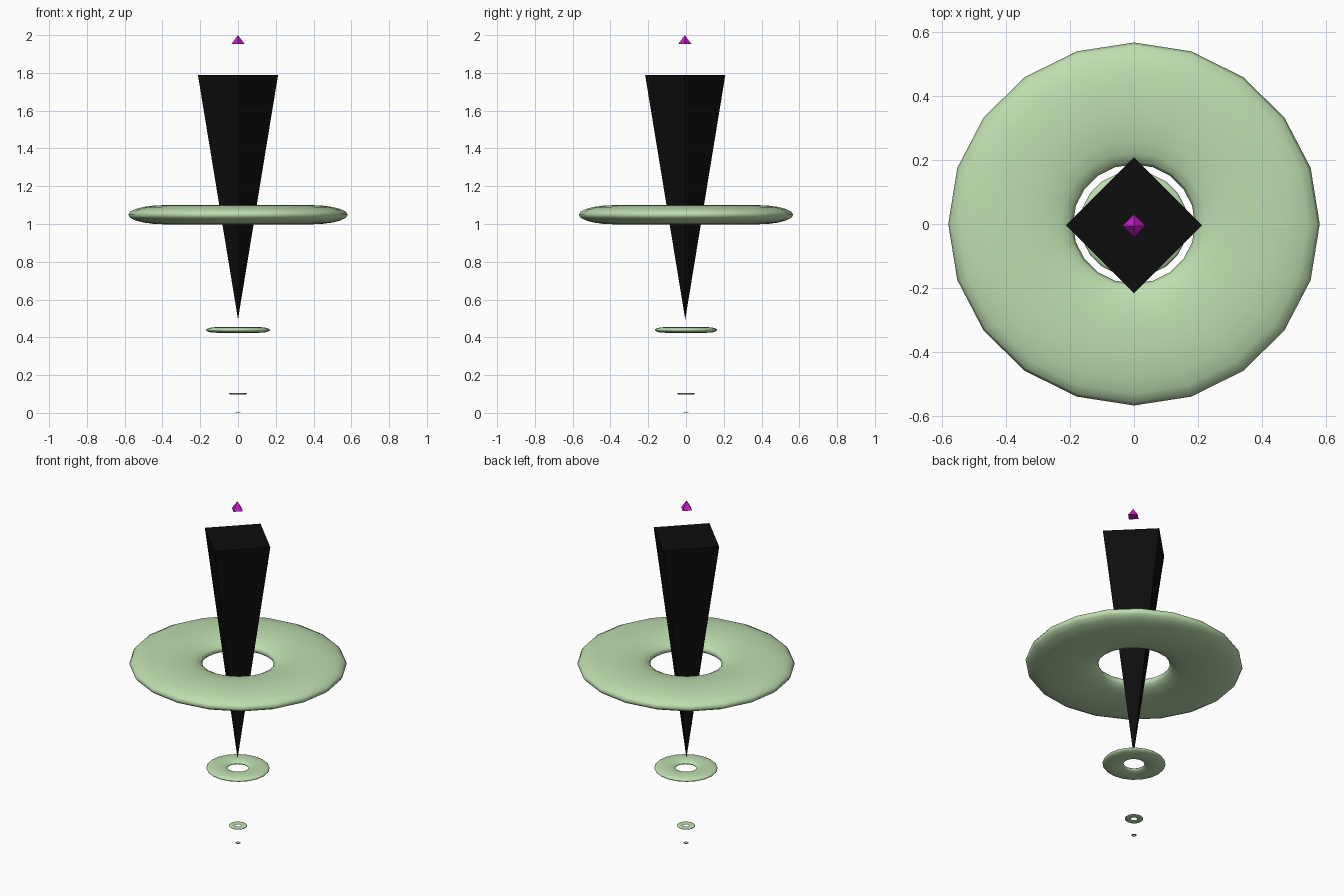
import bpy
import bmesh
from math import cos, sin, tau

if "Cube" in bpy.data.objects:
    bpy.data.objects.remove(bpy.data.objects["Cube"])


def material(name, rgb):
    mat = bpy.data.materials.new(name)
    mat.diffuse_color = (*rgb, 1)
    mat.use_nodes = True
    mat.node_tree.nodes["Principled BSDF"].inputs["Base Color"].default_value = mat.diffuse_color
    return mat


def add_object(name, bm, mat):
    bmesh.ops.recalc_face_normals(bm, faces=bm.faces)
    mesh = bpy.data.meshes.new(name)
    bm.to_mesh(mesh)
    bm.free()
    mesh.materials.append(mat)
    obj = bpy.data.objects.new(name, mesh)
    bpy.context.collection.objects.link(obj)
    return obj


def pyramid(name, radius, z_base, z_tip, y, mat):
    # Four-sided pyramid with its corners on the axes
    bm = bmesh.new()
    base = [bm.verts.new((radius * cos(tau * i / 4), y + radius * sin(tau * i / 4), z_base))
            for i in range(4)]
    tip = bm.verts.new((0, y, z_tip))
    bm.faces.new(base)
    for i in range(4):
        bm.faces.new((base[i], base[(i + 1) % 4], tip))
    return add_object(name, bm, mat)


def flat_ring(name, scale, z, mat, segments=20, sides=20):
    # Flattened torus, very slightly narrower front to back
    bm = bmesh.new()
    loops = []
    for i in range(segments):
        a = tau * i / segments
        loop = []
        for j in range(sides):
            b = tau * j / sides
            r = (0.386 + 0.195 * cos(b)) * scale
            loop.append(bm.verts.new((r * cos(a), 0.977 * r * sin(a),
                                      z + 0.051 * scale * sin(b))))
        loops.append(loop)
    for i in range(segments):
        p, q = loops[i], loops[(i + 1) % segments]
        for j in range(sides):
            k = (j + 1) % sides
            bm.faces.new((p[j], q[j], q[k], p[k])).smooth = True
    return add_object(name, bm, mat)


green = material("pale_green", (0.51, 0.73, 0.43))
black = material("black", (0.004, 0.004, 0.004))
magenta = material("magenta", (0.6, 0.01, 0.6))

# Central spike pointing down, and the small tip floating above it
pyramid("spike", 0.212, 1.788, 0.495, -0.004, black)
pyramid("top_tip", 0.036, 1.952, 2.0, -0.006, magenta)

# Rings shrinking towards the ground
for i, z in enumerate((1.049, 0.439, 0.102, 0.0013)):
    flat_ring(f"ring_{i + 1}", 0.291 ** i, z, green)
